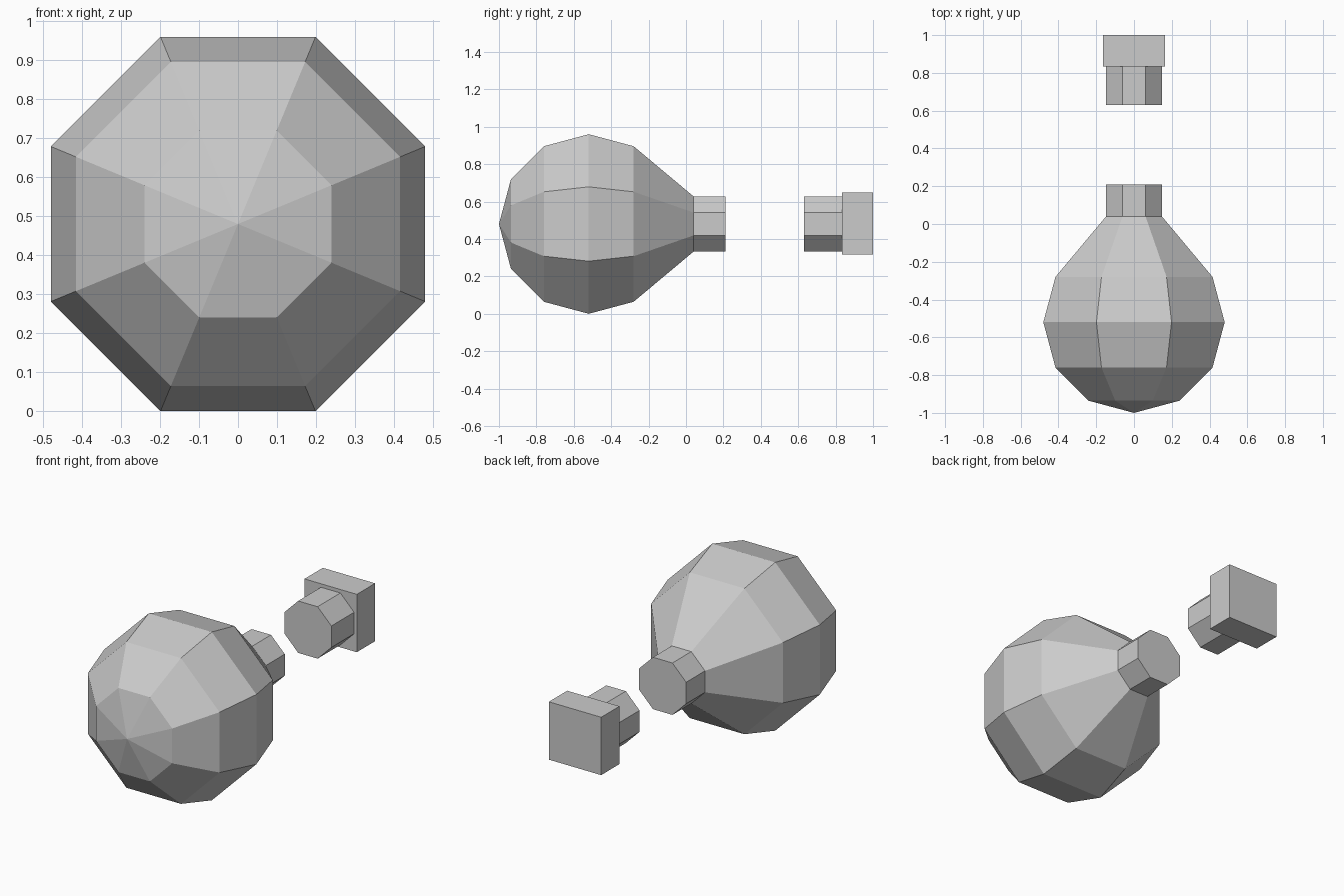
import bpy, bmesh, math

if "Cube" in bpy.data.objects:
    bpy.data.objects.remove(bpy.data.objects["Cube"])

SIDES = 8
CZ = 0.48


def lathe(name, profile):
    """Octagonal solid along y; profile holds (y, flat-to-flat half width)."""
    bm = bmesh.new()
    rings = []
    for y, apothem in profile:
        if apothem == 0:
            rings.append([bm.verts.new((0, y, CZ))])
            continue
        r = apothem / math.cos(math.pi / SIDES)
        angles = [2 * math.pi * (i + 0.5) / SIDES for i in range(SIDES)]
        rings.append([bm.verts.new((r * math.cos(a), y, CZ + r * math.sin(a))) for a in angles])
    for a, b in zip(rings, rings[1:]):
        for i in range(SIDES):
            j = (i + 1) % SIDES
            if len(a) == 1:
                bm.faces.new((a[0], b[i], b[j]))
            else:
                bm.faces.new((a[i], b[i], b[j], a[j]))
    for ring in (rings[0], rings[-1]):
        if len(ring) > 1:
            bm.faces.new(ring)
    bmesh.ops.recalc_face_normals(bm, faces=bm.faces)
    mesh = bpy.data.meshes.new(name)
    bm.to_mesh(mesh)
    bm.free()
    obj = bpy.data.objects.new(name, mesh)
    bpy.context.collection.objects.link(obj)
    return obj


# Rounded bulb: sphere rings at 30 degree steps, then a taper into the neck
R = 0.48
bulb = [(-0.52 - R * math.cos(math.radians(a)), R * math.sin(math.radians(a)))
        for a in (0, 30, 60, 90, 120)]
bulb[0] = (-1.0, 0)
lathe("bulb_with_neck", bulb + [(0.04, 0.148), (0.21, 0.148)])

# Separate rear stem
lathe("rear_stem", [(0.63, 0.148), (0.84, 0.148)])

# Square end block
bpy.ops.mesh.primitive_cube_add(size=1, location=(0, 0.9175, CZ + 0.003))
block = bpy.context.object
block.name = "end_block"
block.scale = (0.33, 0.165, 0.33)
